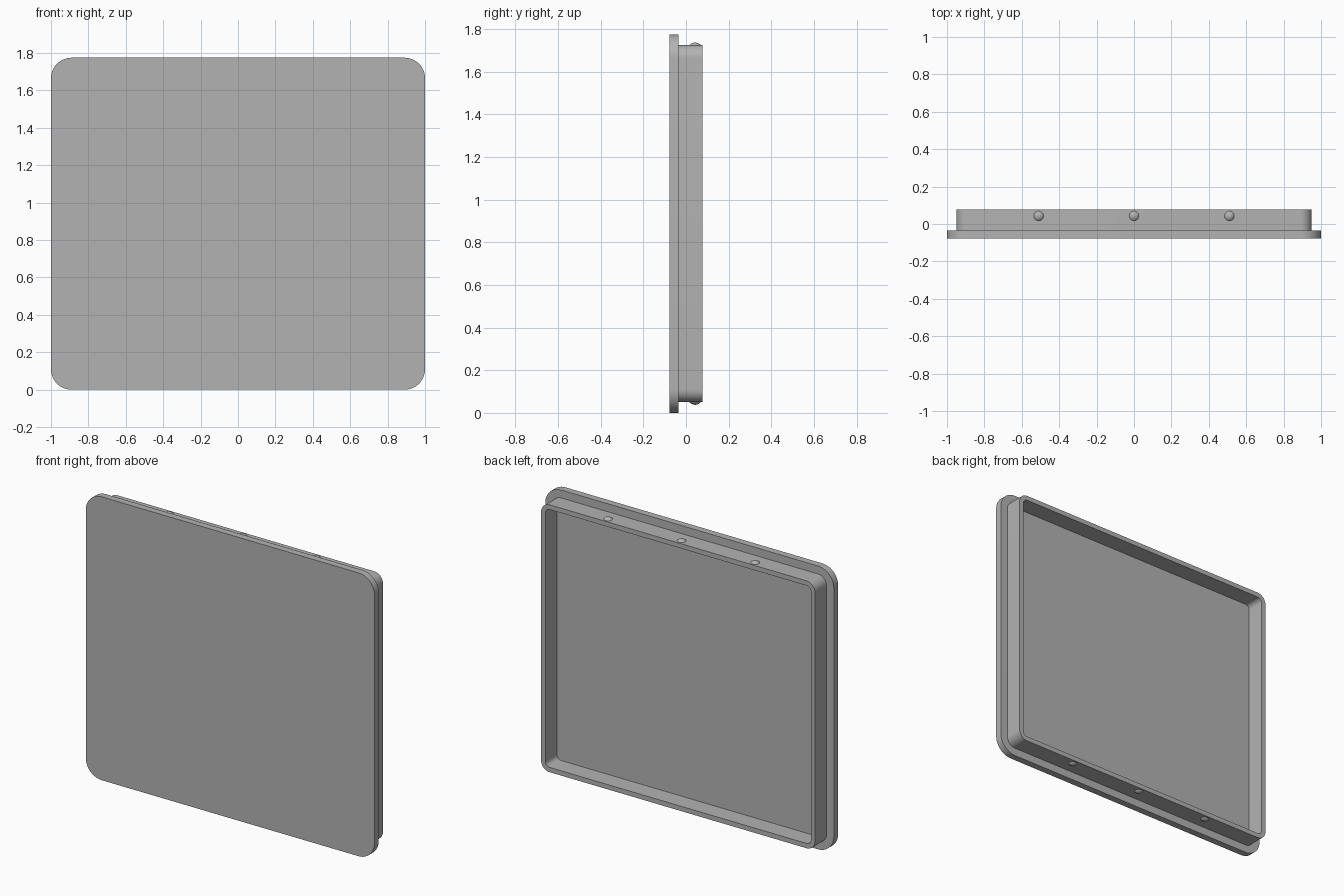
import bpy, bmesh, math
from mathutils import Vector

cube = bpy.data.objects.get("Cube")
if cube:
    bpy.data.objects.remove(cube, do_unlink=True)

HEIGHT = 1.775
MID = HEIGHT / 2

grey = bpy.data.materials.new("plain grey")
grey.use_nodes = True
colour = (0.45, 0.45, 0.45, 1)
grey.diffuse_color = colour
grey.node_tree.nodes["Principled BSDF"].inputs["Base Color"].default_value = colour


def outline(half_w, half_h, radius, steps=12):
    """Rounded rectangle in the xz plane, centred on the panel."""
    points = []
    for i, (sx, sz) in enumerate([(1, 1), (-1, 1), (-1, -1), (1, -1)]):
        for k in range(steps + 1):
            a = math.pi / 2 * (i + k / steps)
            points.append((sx * (half_w - radius) + radius * math.cos(a),
                           MID + sz * (half_h - radius) + radius * math.sin(a)))
    return points


def finish(bm, name):
    bmesh.ops.recalc_face_normals(bm, faces=bm.faces)
    mesh = bpy.data.meshes.new(name)
    bm.to_mesh(mesh)
    bm.free()
    mesh.materials.append(grey)
    obj = bpy.data.objects.new(name, mesh)
    bpy.context.collection.objects.link(obj)
    bpy.ops.object.select_all(action="DESELECT")
    obj.select_set(True)
    bpy.context.view_layer.objects.active = obj
    bpy.ops.object.shade_smooth_by_angle(angle=math.radians(35))
    return obj


def ring(bm, points, y):
    return [bm.verts.new((x, y, z)) for x, z in points]


def bridge(bm, a, b):
    for i in range(len(a)):
        j = (i + 1) % len(a)
        bm.faces.new((a[i], a[j], b[j], b[i]))


# Front panel with rounded corners
FRONT, SEAM, BACK = -0.078, -0.035, 0.078
bm = bmesh.new()
shape = outline(1, MID, 0.11)
front, rear = ring(bm, shape, FRONT), ring(bm, shape, SEAM)
bridge(bm, front, rear)
bm.faces.new(front)
bm.faces.new(rear)
finish(bm, "front_panel")

# Hollow rim standing on the back of the panel
WALL = 0.03
RIM_W, RIM_H = 0.95, MID - 0.05
bm = bmesh.new()
outer = outline(RIM_W, RIM_H, 0.06)
inner = outline(RIM_W - WALL, RIM_H - WALL, 0.03)
loops = [ring(bm, outer, SEAM), ring(bm, outer, BACK),
         ring(bm, inner, BACK), ring(bm, inner, SEAM)]
for a, b in zip(loops, loops[1:]):
    bridge(bm, a, b)
finish(bm, "back_rim")

# Snap bumps along the top and bottom of the rim
CAP_R, CAP_H = 0.034, 0.012
for side, label in ((1, "top"), (-1, "bottom")):
    for x, place in ((-0.51, "right"), (0, "middle"), (0.51, "left")):
        bm = bmesh.new()
        bmesh.ops.create_uvsphere(bm, u_segments=24, v_segments=32, radius=CAP_R)
        bmesh.ops.bisect_plane(bm, geom=bm.verts[:] + bm.edges[:] + bm.faces[:],
                               plane_co=(0, 0, side * (CAP_R - CAP_H)),
                               plane_no=(0, 0, side), clear_inner=True)
        offset = Vector((x, 0.043, MID + side * (RIM_H - CAP_R + CAP_H)))
        bmesh.ops.translate(bm, verts=bm.verts, vec=offset)
        finish(bm, f"{label}_bump_{place}")
